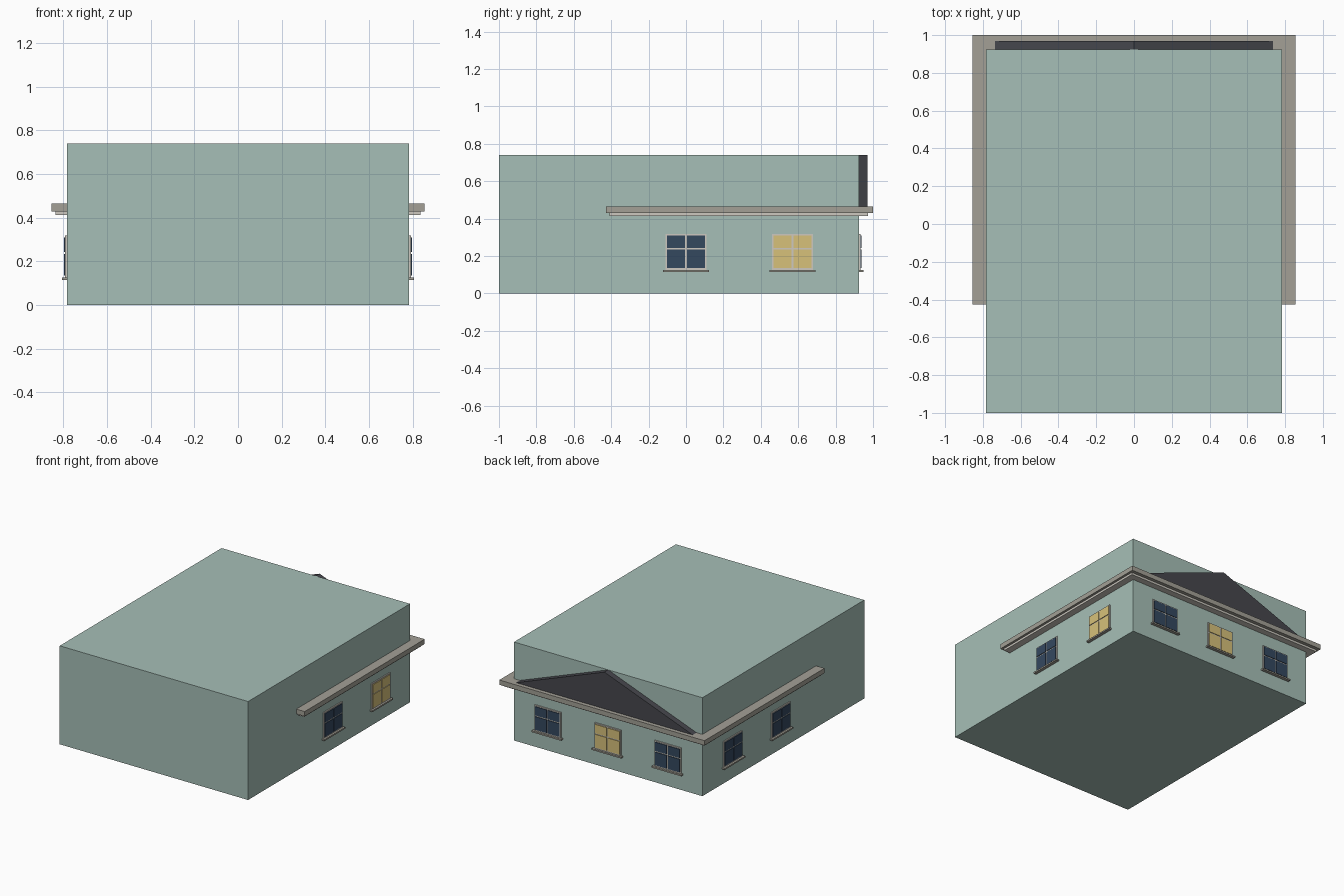
import bpy
import bmesh
from math import pi
from mathutils import Matrix, Vector

cube = bpy.data.objects.get("Cube")
if cube:
    bpy.data.objects.remove(cube, do_unlink=True)


def material(name, rgb):
    """Flat material from 8-bit sRGB, converted to linear."""
    linear = [((c / 255 + 0.055) / 1.055) ** 2.4 for c in rgb]
    mat = bpy.data.materials.new(name)
    mat.use_nodes = True
    mat.diffuse_color = (*linear, 1)
    bsdf = mat.node_tree.nodes["Principled BSDF"]
    bsdf.inputs["Base Color"].default_value = (*linear, 1)
    bsdf.inputs["Roughness"].default_value = 0.8
    return mat


WALL = material("sage wall", (166, 191, 183))
STONE = material("grey stone", (163, 160, 150))
TRIM = material("pale trim", (205, 201, 192))
ROOF = material("dark slate", (70, 71, 77))
GLASS = material("blue glass", (52, 72, 95))
LIT = material("lit glass", (215, 193, 122))


def finish(name, bm, mat, matrix=Matrix()):
    bmesh.ops.recalc_face_normals(bm, faces=bm.faces)
    mesh = bpy.data.meshes.new(name)
    bm.to_mesh(mesh)
    bm.free()
    mesh.materials.append(mat)
    obj = bpy.data.objects.new(name, mesh)
    obj.matrix_world = matrix
    bpy.context.collection.objects.link(obj)
    return obj


def box(name, xs, ys, zs, mat, matrix=Matrix()):
    """Box given by its low and high limits along each axis."""
    low, high = Vector((xs[0], ys[0], zs[0])), Vector((xs[1], ys[1], zs[1]))
    bm = bmesh.new()
    bmesh.ops.create_cube(bm, size=1)
    bmesh.ops.scale(bm, vec=high - low, verts=bm.verts)
    bmesh.ops.translate(bm, vec=(low + high) / 2, verts=bm.verts)
    return finish(name, bm, mat, matrix)


def window(name, x, y, angle, glass):
    """Window on a wall; local +y points outward, z is world height."""
    place = Matrix.Translation((x, y, 0)) @ Matrix.Rotation(angle, 4, "Z")
    box(name + "_frame", (-0.11, 0.11), (-0.01, 0.008), (0.125, 0.318), TRIM, place)
    box(name + "_sill", (-0.123, 0.123), (-0.01, 0.023), (0.115, 0.126), STONE, place)
    # four panes leave the frame showing as glazing bars
    for side, (u0, u1) in (("left", (-0.102, -0.005)), ("right", (0.005, 0.102))):
        for level, zs in (("lower", (0.135, 0.234)), ("upper", (0.243, 0.309))):
            box(f"{name}_{level}_{side}_pane", (u0, u1), (0, 0.013), zs, glass, place)


# Main block
W, BACK, TOP = 0.784, 0.925, 0.741
box("house_body", (-W, W), (-1, BACK), (0, TOP), WALL)

# Stepped cornice around the rear part
box("cornice_upper", (-0.854, 0.854), (-0.427, 1), (0.429, 0.465), STONE)
box("cornice_lower", (-0.836, 0.836), (-0.408, 0.974), (0.413, 0.429), TRIM)

# Gable roof end emerging from the rear wall
bm = bmesh.new()
profile = [bm.verts.new(p) for p in
           ((-0.735, 0.97, 0.465), (0.735, 0.97, 0.465), (0, 0.97, TOP))]
face = bm.faces.new(profile)
ext = bmesh.ops.extrude_face_region(bm, geom=[face], use_keep_orig=True)
bmesh.ops.translate(bm, vec=(0, -0.3, 0),
                    verts=[v for v in ext["geom"] if isinstance(v, bmesh.types.BMVert)])
finish("gable_roof", bm, ROOF)

# Windows on the rear and both sides
for label, x, glass in (("right", -0.5, GLASS), ("middle", 0, LIT), ("left", 0.5, GLASS)):
    window(f"back_{label}_window", x, BACK, 0, glass)
for label, y, left_glass in (("front", 0, GLASS), ("rear", 0.57, LIT)):
    window(f"left_{label}_window", W, y, -pi / 2, left_glass)
    window(f"right_{label}_window", -W, y, pi / 2, GLASS)
